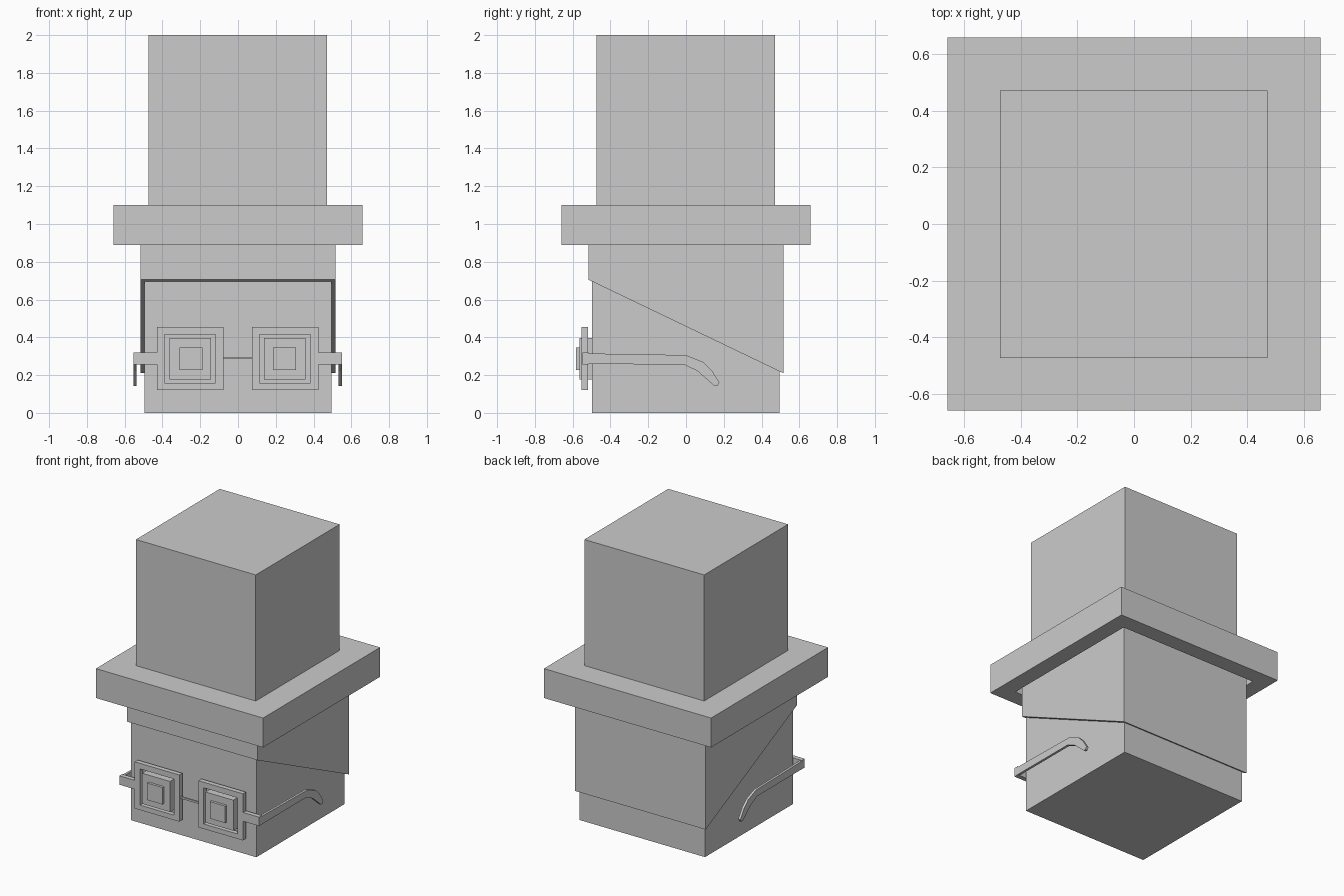
import bpy

if "Cube" in bpy.data.objects:
    bpy.data.objects.remove(bpy.data.objects["Cube"])


def mesh_object(name, verts, faces):
    mesh = bpy.data.meshes.new(name)
    mesh.from_pydata(verts, [], faces)
    mesh.update()
    obj = bpy.data.objects.new(name, mesh)
    bpy.context.collection.objects.link(obj)
    return obj


def side_prism(name, profile, x0, x1):
    """Extrude a (y, z) outline, counter-clockwise seen from +x, from x0 to x1."""
    n = len(profile)
    verts = [(x0, y, z) for y, z in profile] + [(x1, y, z) for y, z in profile]
    faces = [tuple(range(n))[::-1], tuple(range(n, 2 * n))]
    faces += [(i, (i + 1) % n, n + (i + 1) % n, n + i) for i in range(n)]
    return mesh_object(name, verts, faces)


def box(name, x, y, z):
    outline = [(y[0], z[0]), (y[1], z[0]), (y[1], z[1]), (y[0], z[1])]
    return side_prism(name, outline, x[0], x[1])


def cut(obj, cutter):
    """Boolean difference, leaving the cutter hidden then removed."""
    cutter.hide_render = True
    mod = obj.modifiers.new("cut", 'BOOLEAN')
    mod.operation = 'DIFFERENCE'
    mod.solver = 'EXACT'
    mod.object = cutter
    bpy.context.view_layer.objects.active = obj
    bpy.ops.object.modifier_apply(modifier=mod.name)
    bpy.data.objects.remove(cutter)


# Head block
box("head", (-0.496, 0.494), (-0.498, 0.494), (0, 0.99))

# Hair cap with a slanted lower edge, low at the back
side_prism("hair", [(-0.516, 0.705), (0.515, 0.21), (0.515, 1.01), (-0.516, 1.01)],
           -0.516, 0.515)

# Hat: crown and a brim recessed underneath around the hair
box("hat_crown", (-0.474, 0.472), (-0.474, 0.472), (1.1, 2.0))
brim = box("hat_brim", (-0.66, 0.66), (-0.66, 0.66), (0.89, 1.1))
cut(brim, box("brim_cutter", (-0.545, 0.545), (-0.545, 0.545), (0.8, 1.03)))

# Outline of a spectacle arm with its bent ear hook
arm = [(-0.545, 0.258), (-0.013, 0.257), (0.06, 0.222), (0.15, 0.143),
       (0.167, 0.143), (0.177, 0.162), (0.135, 0.227), (0.09, 0.27),
       (0.0, 0.306), (-0.545, 0.315)]

for s, side in ((-1, "left"), (1, "right")):
    def span(a, b):
        return sorted((s * a - 0.002, s * b - 0.002))

    # Eye and pupil blocks
    box("eye_" + side, span(0.14, 0.36), (-0.564, -0.48), (0.178, 0.396))
    box("pupil_" + side, span(0.187, 0.308), (-0.582, -0.55), (0.226, 0.347))
    # Open square spectacle frame
    frame = box("frame_" + side, span(0.075, 0.427), (-0.552, -0.518), (0.122, 0.455))
    cut(frame, box("frame_cutter", span(0.117, 0.386), (-0.7, -0.4), (0.157, 0.415)))
    # Hinge bar and arm
    box("hinge_" + side, span(0.42, 0.552), (-0.548, -0.515), (0.257, 0.32))
    side_prism("arm_" + side, arm, *span(0.535, 0.552))

# Thin bridge joining the frames
box("bridge", (-0.08, 0.08), (-0.542, -0.53), (0.284, 0.297))
